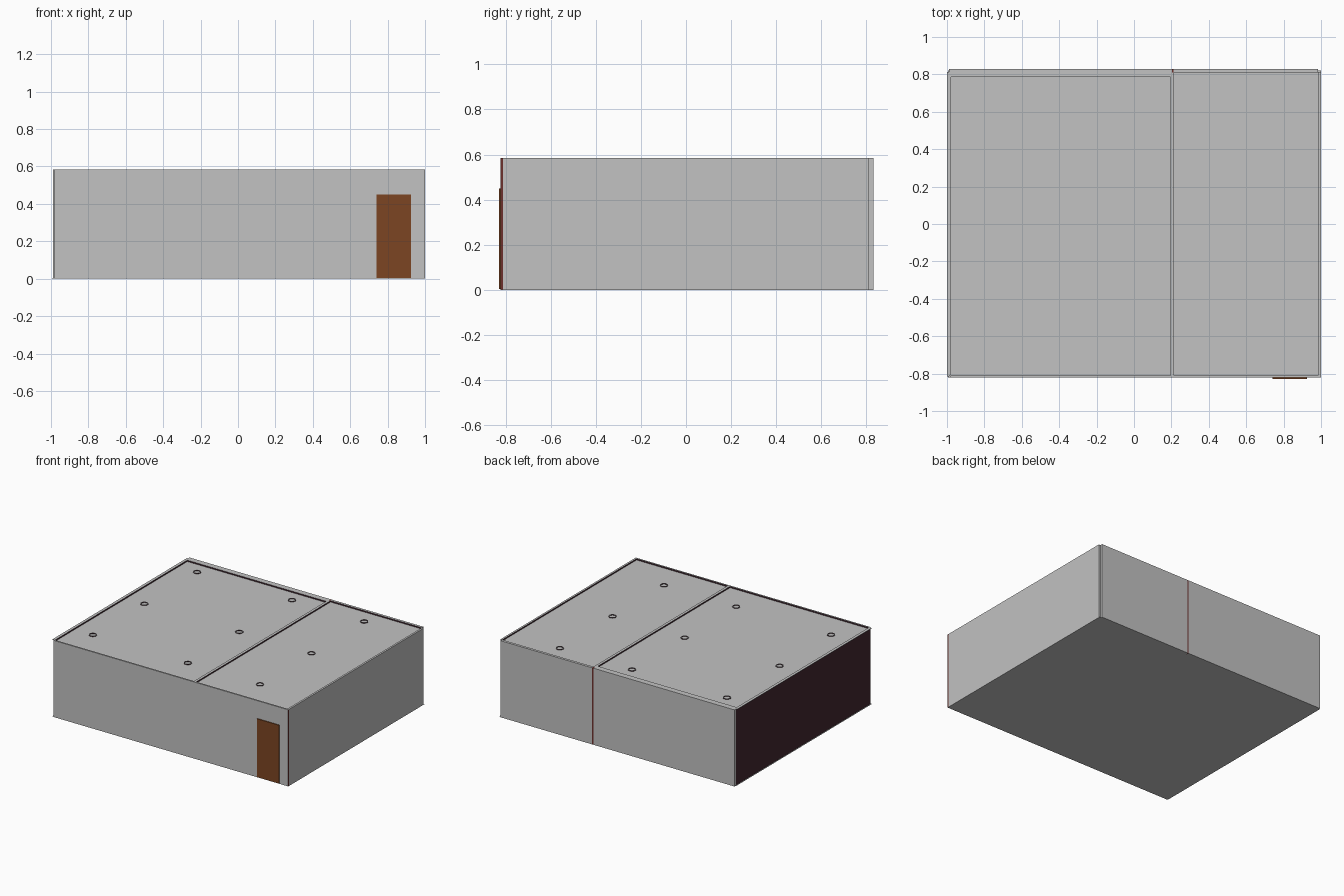
import bpy, bmesh, math
from mathutils import Vector

if "Cube" in bpy.data.objects:
    bpy.data.objects.remove(bpy.data.objects["Cube"])


def mat(name, rgb):
    m = bpy.data.materials.new(name)
    m.diffuse_color = (*rgb, 1)
    m.use_nodes = True
    m.node_tree.nodes["Principled BSDF"].inputs["Base Color"].default_value = m.diffuse_color
    return m


MATS = [mat("plaster_grey", (0.54, 0.54, 0.54)),
        mat("dark_maroon", (0.055, 0.02, 0.03)),
        mat("brick_red", (0.15, 0.03, 0.025)),
        mat("door_brown", (0.20, 0.06, 0.016))]
GREY, MAROON, BRICK, BROWN = range(4)
DIRS = {"+x": (1, 0, 0), "-x": (-1, 0, 0), "+y": (0, 1, 0), "-y": (0, -1, 0)}


def finish(name, bm, rule):
    me = bpy.data.meshes.new(name)
    bm.normal_update()
    for f in bm.faces:
        f.material_index = rule(f)
    bm.to_mesh(me)
    bm.free()
    for m in MATS:
        me.materials.append(m)
    ob = bpy.data.objects.new(name, me)
    bpy.context.collection.objects.link(ob)
    return ob


def box(name, x, y, z, base=GREY, sides=None):
    """Box between (lo, hi) pairs; sides gives a colour per facing direction."""
    bm = bmesh.new()
    bmesh.ops.create_cube(bm, size=1)
    for v in bm.verts:
        v.co = Vector([(p[0] + p[1]) / 2 + c * (p[1] - p[0]) for c, p in zip(v.co, (x, y, z))])

    def rule(f):
        for d, m in (sides or {}).items():
            if f.normal.dot(Vector(DIRS[d])) > 0.9:
                return m
        return base
    return finish(name, bm, rule)


TOP, CEIL, SPLIT = 0.585, 0.575, 0.207
FULL = (0.0, TOP)

# floor
box("floor", (-0.995, 1.0), (-0.82, 0.82), (0, 0.003))

# outer walls, maroon on the room side
box("front_wall", (-0.985, 1.0), (-0.822, -0.81), FULL, sides={"+y": MAROON, "+x": BRICK})
box("right_wall", (0.985, 1.0), (-0.81, 0.812), FULL, sides={"-x": MAROON})
box("left_wall", (-0.99, -0.978), (-0.812, 0.812), (0.003, TOP), base=GREY,
    sides={"+x": MAROON, "-x": MAROON})
box("back_wall_left", (-0.99, SPLIT - 0.005), (0.81, 0.83), FULL, sides={"-y": MAROON})
box("back_wall_right", (SPLIT + 0.005, 0.985), (0.81, 0.83), FULL, sides={"-y": MAROON})
box("back_wall_joint", (SPLIT - 0.005, SPLIT + 0.005), (0.81, 0.829), FULL, base=BRICK)

# partition between the two rooms
box("partition_wall", (SPLIT - 0.012, SPLIT + 0.008), (-0.81, 0.81), FULL,
    sides={"+x": MAROON, "-x": MAROON})

# ceilings sit slightly below the wall tops, with a wide rim behind the left room
box("ceiling_left", (-0.978, SPLIT - 0.012), (-0.81, 0.81), (CEIL - 0.005, CEIL))
box("ceiling_right", (SPLIT + 0.008, 0.985), (-0.81, 0.81), (CEIL - 0.005, CEIL))
box("back_rim", (-0.978, SPLIT - 0.012), (0.785, 0.81), (CEIL, TOP), sides={"-y": MAROON})
box("left_eave", (-1.0, -0.99), (-0.815, 0.812), (TOP - 0.002, TOP))

# door
box("door", (0.74, 0.925), (-0.829, -0.822), (0.005, 0.45), base=BROWN)


# ceiling lights: raised rings with dark sides
def ring(name, cx, cy, r_out=0.028, r_in=0.022, h=0.005, n=24):
    bm = bmesh.new()
    loops = []
    for r, z in ((r_out, CEIL), (r_out, CEIL + h), (r_in, CEIL + h), (r_in, CEIL)):
        loops.append([bm.verts.new((cx + r * math.cos(i * math.tau / n),
                                    cy + r * math.sin(i * math.tau / n), z)) for i in range(n)])
    for a, b in zip(loops, loops[1:]):
        for i in range(n):
            j = (i + 1) % n
            bm.faces.new((a[i], a[j], b[j], b[i]))
    finish(name, bm, lambda f: GREY if f.normal.z > 0.9 else MAROON)


for ix, cx in enumerate((-0.822, -0.02, 0.59)):
    for iy, cy in enumerate((-0.577, 0.044, 0.68)):
        ring(f"ceiling_light_{ix}_{iy}", cx, cy)
